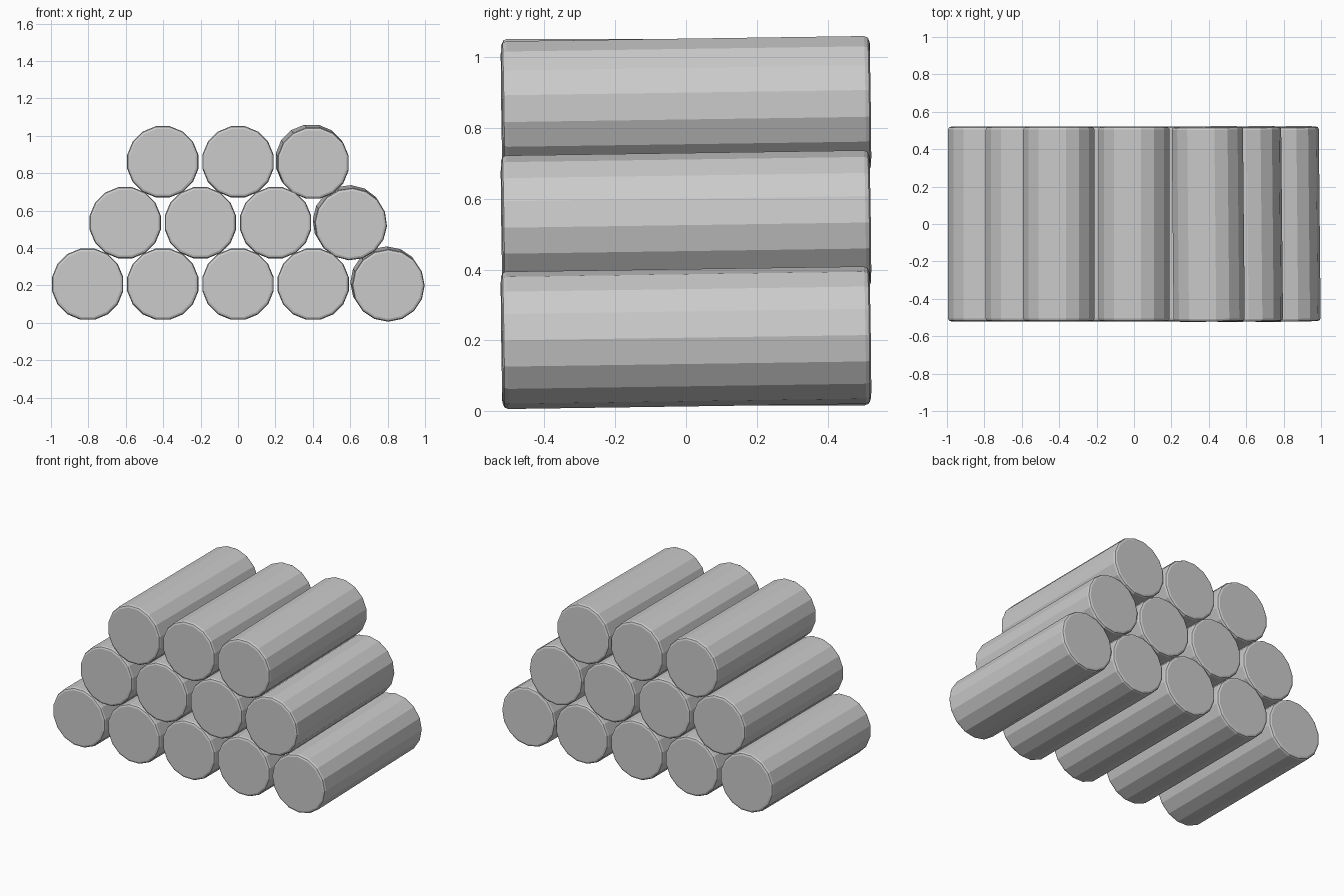
import bpy, bmesh, math
from mathutils import Matrix, Vector

cube = bpy.data.objects.get("Cube")
if cube:
    bpy.data.objects.remove(cube, do_unlink=True)

SIDES, RADIUS, LENGTH, BEVEL = 16, 0.194, 1.04, 0.015

grey = bpy.data.materials.new("plain_grey")
grey.use_nodes = True
colour = (0.6, 0.6, 0.6, 1)
grey.diffuse_color = colour
grey.node_tree.nodes["Principled BSDF"].inputs["Base Color"].default_value = colour


def add_log(name, front, back, roll):
    """Faceted log from the front end point to the back end point, with softened rims."""
    front, back = Vector(front), Vector(back)
    bm = bmesh.new()
    bmesh.ops.create_cone(bm, cap_ends=True, segments=SIDES, radius1=RADIUS,
                          radius2=RADIUS, depth=LENGTH,
                          matrix=Matrix.Rotation(math.radians(roll), 4, 'Z'))
    rims = [e for e in bm.edges if abs(e.verts[0].co.z - e.verts[1].co.z) < 0.1]
    bmesh.ops.bevel(bm, geom=rims, offset=BEVEL, segments=2, profile=0.5,
                    affect='EDGES')
    mesh = bpy.data.meshes.new(name)
    bm.to_mesh(mesh)
    bm.free()
    mesh.materials.append(grey)
    log = bpy.data.objects.new(name, mesh)
    # lay the log along y, then lean it to follow its end points
    lean = Vector((0, 1, 0)).rotation_difference(back - front).to_matrix().to_4x4()
    log.matrix_world = (Matrix.Translation((front + back) / 2) @ lean
                        @ Matrix.Rotation(math.radians(-90), 4, 'X'))
    bpy.context.collection.objects.link(log)


# Rows: name, number of logs, height, roll of the loose log at the left end
rows = [("bottom", 5, 0.207, 0), ("middle", 4, 0.535, 3), ("top", 3, 0.861, 11.25)]
half = LENGTH / 2
for row, count, z, loose_roll in rows:
    for i in range(count):
        x = (i - (count - 1) / 2) * 0.402
        name = f"{row}_log_{i + 1}"
        if i == count - 1:
            # the end log of each row lies slightly askew
            add_log(name, (x, -half, z - 0.007), (x - 0.01, half, z + 0.008), loose_roll)
        else:
            add_log(name, (x, -half, z), (x, half, z), 11.25)
